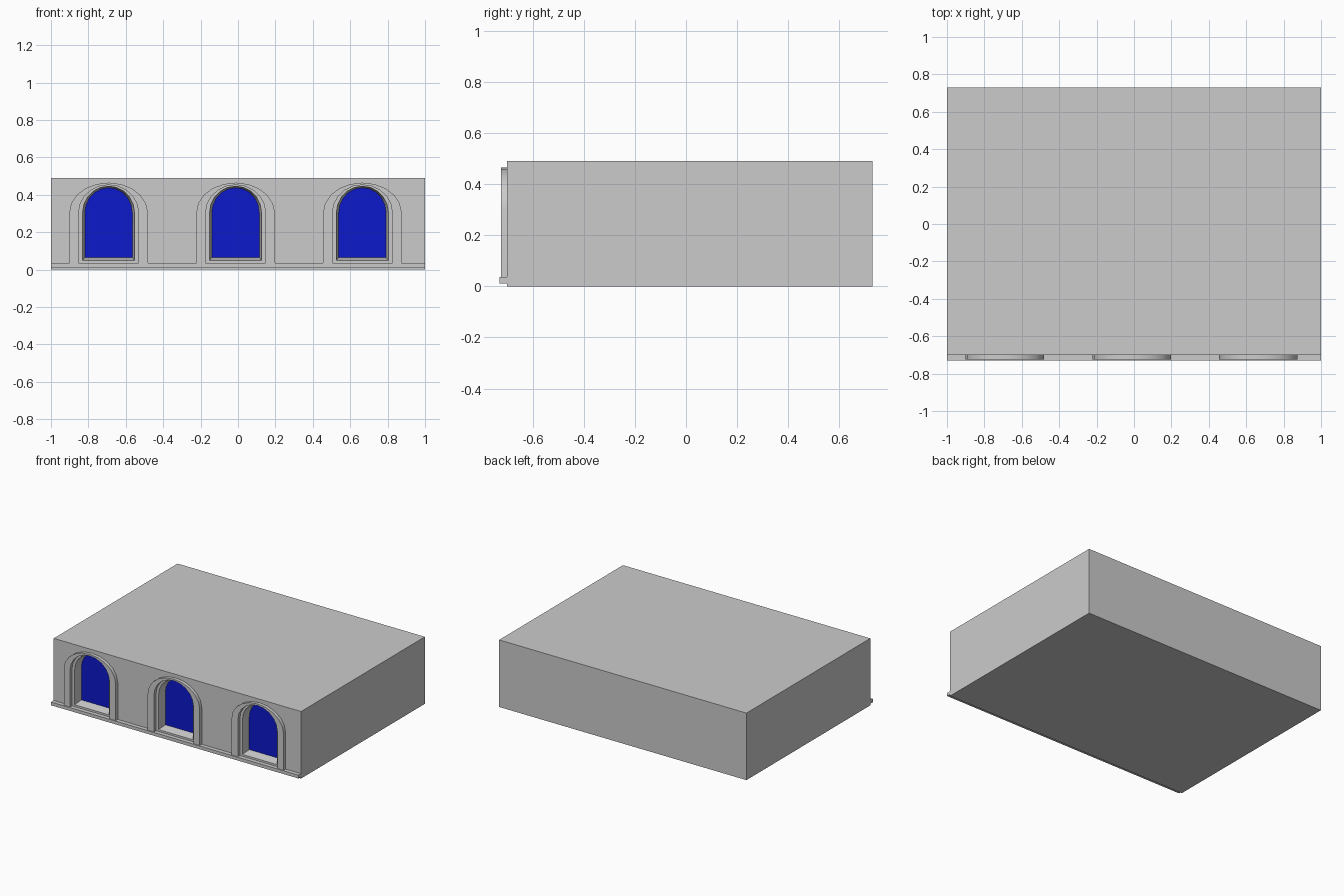
import bpy, bmesh, math

if "Cube" in bpy.data.objects:
    bpy.data.objects.remove(bpy.data.objects["Cube"])

CENTRES = (-0.692, -0.013, 0.665)   # window positions
SPRING = 0.305                      # height where the arches start
FRONT = -0.70                       # wall plane
SEGS = 10


def arch(cx, half, top, bottom):
    """Closed arch outline in x/z: left foot, over the top, right foot."""
    pts = [(cx - half, bottom)]
    for i in range(SEGS + 1):
        a = math.pi * (1 - i / SEGS)
        pts.append((cx + half * math.cos(a), SPRING + (top - SPRING) * math.sin(a)))
    pts.append((cx + half, bottom))
    return pts


def finish(name, bm):
    bmesh.ops.recalc_face_normals(bm, faces=bm.faces)
    mesh = bpy.data.meshes.new(name)
    bm.to_mesh(mesh)
    bm.free()
    obj = bpy.data.objects.new(name, mesh)
    bpy.context.collection.objects.link(obj)
    return obj


def smooth(obj):
    bpy.ops.object.select_all(action='DESELECT')
    obj.select_set(True)
    bpy.context.view_layer.objects.active = obj
    bpy.ops.object.shade_smooth_by_angle(angle=math.radians(35))


def loft(name, sections):
    """Join (y, outline) sections into a closed solid."""
    bm = bmesh.new()
    rings = [[bm.verts.new((x, y, z)) for x, z in pts] for y, pts in sections]
    for a, b in zip(rings, rings[1:]):
        for i in range(len(a)):
            j = (i + 1) % len(a)
            bm.faces.new((a[i], a[j], b[j], b[i]))
    bm.faces.new(rings[0])
    bm.faces.new(rings[-1])
    return finish(name, bm)


def box(name, x0, x1, y0, y1, z0, z1):
    outline = [(x0, z0), (x1, z0), (x1, z1), (x0, z1)]
    return loft(name, [(y0, outline), (y1, outline)])


def arch_frame(name, cx):
    """Raised band around a window, open at the foot."""
    outer, inner = arch(cx, 0.21, 0.465, 0.03), arch(cx, 0.16, 0.453, 0.03)
    bm = bmesh.new()
    rows = []
    for (ox, oz), (ix, iz) in zip(outer, inner):
        rows.append([bm.verts.new(p) for p in (
            (ox, FRONT + 0.002, oz), (ox, -0.724, oz), (ix, -0.724, iz), (ix, FRONT + 0.002, iz))])
    for a, b in zip(rows, rows[1:]):
        for k in range(4):
            n = (k + 1) % 4
            bm.faces.new((a[k], a[n], b[n], b[k]))
    bm.faces.new(rows[0])
    bm.faces.new(rows[-1])
    return finish(name, bm)


blue = bpy.data.materials.new("blue_glass")
blue.diffuse_color = (0.004, 0.01, 0.6, 1)
blue.use_nodes = True
blue.node_tree.nodes["Principled BSDF"].inputs["Base Color"].default_value = blue.diffuse_color

# Main block
block = box("wall_block", -1, 1, FRONT, 0.73, 0, 0.49)

# Window recesses, frames and glass
for n, cx in enumerate(CENTRES):
    front_line = arch(cx, 0.139, 0.446, 0.05)
    glass_line = arch(cx, 0.127, 0.438, 0.065)
    cutter = loft("recess_cutter", [(-0.76, front_line), (FRONT, front_line), (-0.637, glass_line)])
    mod = block.modifiers.new("recess", 'BOOLEAN')
    mod.operation = 'DIFFERENCE'
    mod.solver = 'EXACT'
    mod.object = cutter
    bpy.context.view_layer.objects.active = block
    bpy.ops.object.modifier_apply(modifier=mod.name)
    bpy.data.objects.remove(cutter)

    smooth(arch_frame(f"arch_frame_{n + 1}", cx))

    glass = loft(f"window_glass_{n + 1}", [(-0.639, glass_line), (-0.63, glass_line)])
    glass.data.materials.append(blue)
smooth(block)

# Ledge along the foot of the front wall
box("base_ledge", -1, 1, -0.73, FRONT + 0.002, 0.012, 0.036)
